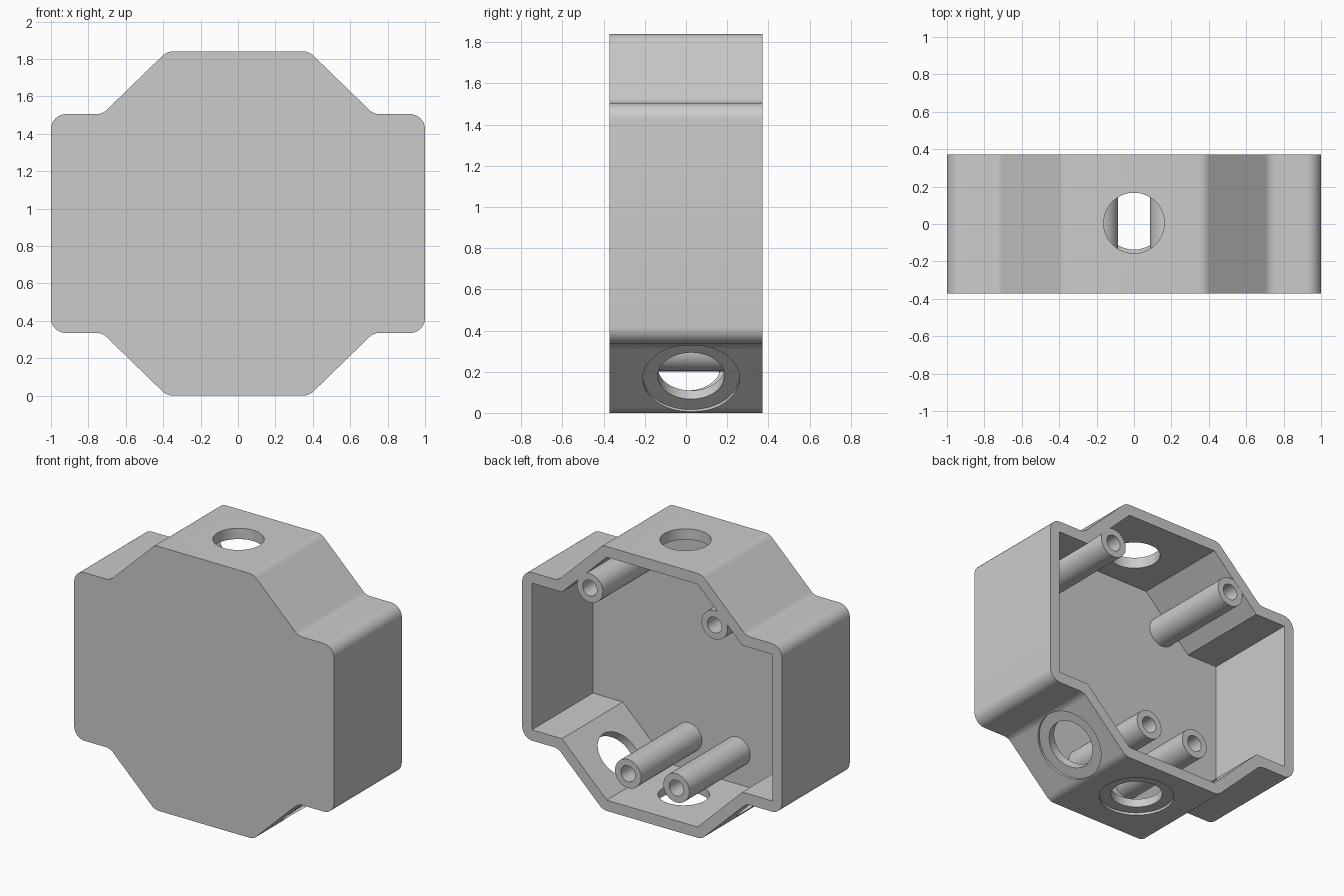
import bpy, bmesh, math
from mathutils import Vector

cube = bpy.data.objects.get("Cube")
if cube:
    bpy.data.objects.remove(cube, do_unlink=True)

HALF_DEPTH = 0.3725
WALL = 0.075
MID = 0.92  # height of the box centre

grey = bpy.data.materials.new("light_grey")
grey.use_nodes = True
grey.diffuse_color = (0.6, 0.6, 0.6, 1)
grey.node_tree.nodes["Principled BSDF"].inputs["Base Color"].default_value = (0.6, 0.6, 0.6, 1)


def make_object(name, bm):
    bmesh.ops.recalc_face_normals(bm, faces=bm.faces)
    mesh = bpy.data.meshes.new(name)
    bm.to_mesh(mesh)
    bm.free()
    mesh.materials.append(grey)
    obj = bpy.data.objects.new(name, mesh)
    bpy.context.collection.objects.link(obj)
    return obj


def activate(obj):
    bpy.ops.object.select_all(action='DESELECT')
    obj.select_set(True)
    bpy.context.view_layer.objects.active = obj


def outline(quadrant):
    """Mirror the upper right quarter (x, height above centre) into a closed loop."""
    right = quadrant + [(x, -z) for x, z in reversed(quadrant)]
    left = [(-x, z) for x, z in reversed(right)]
    return [Vector((x, z + MID)) for x, z in right + left]


def rounded(points, radius, steps=8):
    """Replace each corner with an arc."""
    result = []
    for i, p in enumerate(points):
        a = (points[i - 1] - p).normalized()
        b = (points[(i + 1) % len(points)] - p).normalized()
        half = a.angle(b) / 2
        centre = p + (a + b).normalized() * radius / math.sin(half)
        start = p + a * radius / math.tan(half) - centre
        end = p + b * radius / math.tan(half) - centre
        for k in range(steps + 1):
            result.append(centre + start.lerp(end, k / steps).normalized() * radius)
    return result


def prism(name, points, y0, y1):
    bm = bmesh.new()
    face = bm.faces.new([bm.verts.new((p.x, y0, p.y)) for p in points])
    extruded = bmesh.ops.extrude_face_region(bm, geom=[face], use_keep_orig=True)
    verts = [g for g in extruded["geom"] if isinstance(g, bmesh.types.BMVert)]
    bmesh.ops.translate(bm, verts=verts, vec=(0, y1 - y0, 0))
    return make_object(name, bm)


def disc_cutter(centre, normal, radius, inward, outward):
    bm = bmesh.new()
    bmesh.ops.create_cone(bm, cap_ends=True, segments=64, radius1=radius,
                          radius2=radius, depth=inward + outward)
    obj = make_object("hole_cutter", bm)
    n = Vector(normal).normalized()
    obj.rotation_mode = 'QUATERNION'
    obj.rotation_quaternion = n.to_track_quat('Z', 'Y')
    obj.location = Vector(centre) + n * (outward - inward) / 2
    return obj


def cut(target, cutter):
    cutter.hide_render = True
    mod = target.modifiers.new("cut", 'BOOLEAN')
    mod.operation = 'DIFFERENCE'
    mod.solver = 'EXACT'
    mod.object = cutter
    activate(target)
    bpy.ops.object.modifier_apply(modifier=mod.name)
    bpy.data.objects.remove(cutter, do_unlink=True)


# Box shell, open at the back
outer = outline([(0.38, 0.92), (0.725, 0.585), (1.0, 0.585)])
inner = outline([(0.349, 0.845), (0.694, 0.51), (0.925, 0.51)])
box = prism("box_shell", rounded(outer, 0.08), -HALF_DEPTH, HALF_DEPTH)
cut(box, prism("cavity_cutter", inner, -HALF_DEPTH + WALL, HALF_DEPTH + 0.2))

# Cable openings: centre, outward direction, whether it has a shallow recess
openings = [
    ((0, 0.005, 2 * MID), (0, 0, 1), False),
    ((0, 0.025, 0), (0, 0, -1), True),
    ((0.5525, 0.025, 0.1675), (0.335, 0, -0.345), True),
    ((-0.5525, 0.005, 0.1675), (-0.335, 0, -0.345), False),
]
for centre, normal, recessed in openings:
    cut(box, disc_cutter(centre, normal, 0.162, 0.15, 0.1))
    if recessed:
        cut(box, disc_cutter(centre, normal, 0.235, 0.017, 0.1))
activate(box)
bpy.ops.object.shade_smooth_by_angle(angle=math.radians(30))


# Screw posts with blind holes, turned around their own axis
def screw_post(name, x, z):
    base, tip = -HALF_DEPTH + WALL / 2, HALF_DEPTH - 0.001
    profile = [(0, base), (0.1, base), (0.1, tip), (0.055, tip),
               (0.055, tip - 0.5), (0, tip - 0.5)]
    bm = bmesh.new()
    verts = [bm.verts.new((r, y, 0)) for r, y in profile]
    edges = [bm.edges.new(pair) for pair in zip(verts, verts[1:])]
    bmesh.ops.spin(bm, geom=verts + edges, cent=(0, 0, 0), axis=(0, 1, 0),
                   angle=math.tau, steps=40)
    bmesh.ops.remove_doubles(bm, verts=bm.verts, dist=0.0005)
    post = make_object(name, bm)
    post.location = (x, 0, z)
    activate(post)
    bpy.ops.object.shade_smooth_by_angle(angle=math.radians(30))


for side, s in (("left", 1), ("right", -1)):
    screw_post("upper_post_" + side, s * 0.48, 1.515)
    screw_post("lower_post_" + side, s * 0.186, 0.302)
